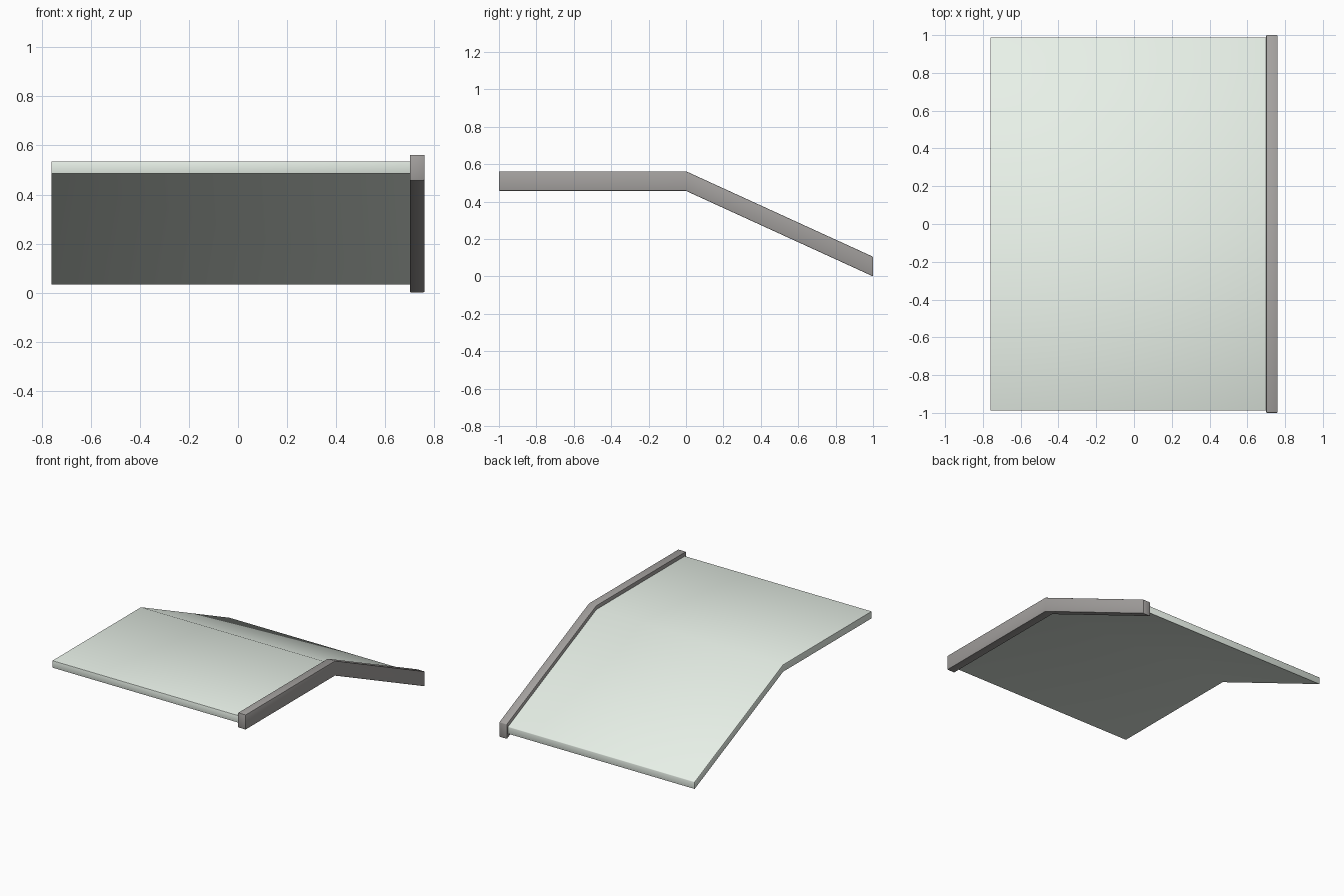
import bpy
import bmesh

if "Cube" in bpy.data.objects:
    bpy.data.objects.remove(bpy.data.objects["Cube"])


def bent_strip(name, x0, x1, y_end, z_top, thick, drop, bevel, color):
    """Extrude a side profile (flat half, then sloped half) along x."""
    z_far = z_top - drop * y_end
    profile = [(-y_end, z_top - thick), (0, z_top - thick), (y_end, z_far - thick),
               (y_end, z_far), (0, z_top), (-y_end, z_top)]
    bm = bmesh.new()
    rings = [[bm.verts.new((x, y, z)) for y, z in profile] for x in (x0, x1)]
    n = len(profile)
    for i in range(n):
        j = (i + 1) % n
        bm.faces.new((rings[0][i], rings[0][j], rings[1][j], rings[1][i]))
    # each side is two quads that meet at the fold
    for r in rings:
        bm.faces.new((r[0], r[1], r[4], r[5]))
        bm.faces.new((r[1], r[2], r[3], r[4]))
    bmesh.ops.recalc_face_normals(bm, faces=bm.faces)
    mesh = bpy.data.meshes.new(name)
    bm.to_mesh(mesh)
    bm.free()

    ob = bpy.data.objects.new(name, mesh)
    bpy.context.collection.objects.link(ob)
    mat = bpy.data.materials.new(name + "_material")
    mat.diffuse_color = color
    mat.use_nodes = True
    mat.node_tree.nodes["Principled BSDF"].inputs["Base Color"].default_value = mat.diffuse_color
    mesh.materials.append(mat)

    mod = ob.modifiers.new("soft_edges", 'BEVEL')
    mod.width = bevel
    mod.segments = 2
    mod.limit_method = 'ANGLE'
    mod.angle_limit = 0.6

    bpy.ops.object.select_all(action='DESELECT')
    ob.select_set(True)
    bpy.context.view_layer.objects.active = ob
    bpy.ops.object.modifier_apply(modifier=mod.name)
    bpy.ops.object.shade_smooth_by_angle(angle=0.6)
    return ob


# pale roof sheet
bent_strip("roof_panel", -0.76, 0.702, 0.988, 0.535, 0.051, 0.457, 0.003,
           (0.80, 0.87, 0.80, 1))

# grey rafter along the right-hand side
bent_strip("side_beam", 0.70, 0.76, 1.0, 0.562, 0.105, 0.457, 0.004,
           (0.37, 0.355, 0.345, 1))
